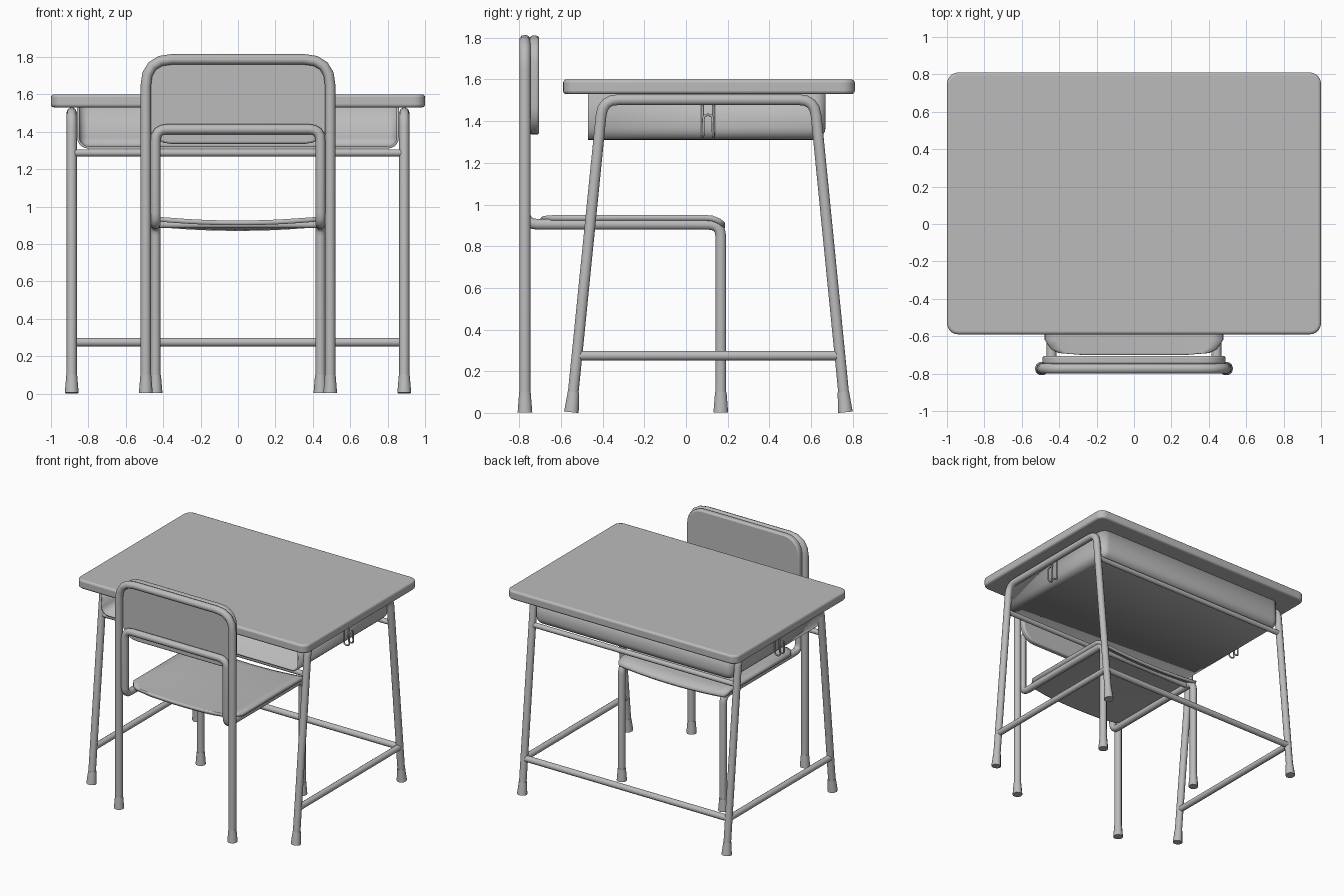
import bpy, bmesh
from math import radians
from mathutils import Vector

cube = bpy.data.objects.get("Cube")
if cube:
    bpy.data.objects.remove(cube, do_unlink=True)

grey = bpy.data.materials.new("plain grey")
grey.use_nodes = True
grey.diffuse_color = (0.5, 0.5, 0.5, 1)
grey.node_tree.nodes["Principled BSDF"].inputs["Base Color"].default_value = (0.5, 0.5, 0.5, 1)


def finish(obj):
    """Material and smooth shading with sharp edges kept."""
    obj.data.materials.clear()
    obj.data.materials.append(grey)
    bpy.ops.object.select_all(action='DESELECT')
    obj.select_set(True)
    bpy.context.view_layer.objects.active = obj
    if obj.type == 'CURVE':
        bpy.ops.object.convert(target='MESH')
        obj = bpy.context.object
    bpy.ops.object.shade_smooth_by_angle(angle=radians(40))
    return obj


def mesh_object(name, bm):
    mesh = bpy.data.meshes.new(name)
    bmesh.ops.recalc_face_normals(bm, faces=bm.faces)
    bm.to_mesh(mesh)
    bm.free()
    obj = bpy.data.objects.new(name, mesh)
    bpy.context.collection.objects.link(obj)
    return obj


def rounded(points, cut, steps=4):
    """Replace each inner corner of a path by a short arc."""
    pts = [Vector(p) for p in points]
    path = [pts[0]]
    for a, b, c in zip(pts, pts[1:], pts[2:]):
        start = b + (a - b).normalized() * cut
        end = b + (c - b).normalized() * cut
        for i in range(steps + 1):
            t = i / steps
            path.append(start * (1 - t) ** 2 + b * 2 * t * (1 - t) + end * t * t)
    return path + [pts[-1]]


def tube(name, path, radius, end_radius=None):
    curve = bpy.data.curves.new(name, 'CURVE')
    curve.dimensions = '3D'
    curve.bevel_depth = radius
    curve.bevel_resolution = 3
    curve.use_fill_caps = True
    spline = curve.splines.new('POLY')
    spline.points.add(len(path) - 1)
    for point, co in zip(spline.points, path):
        point.co = (*co, 1)
    if end_radius:
        spline.points[-1].radius = end_radius / radius
    obj = bpy.data.objects.new(name, curve)
    bpy.context.collection.objects.link(obj)
    return finish(obj)


def box(low, high):
    bm = bmesh.new()
    bmesh.ops.create_cube(bm, size=1)
    low, high = Vector(low), Vector(high)
    for v in bm.verts:
        v.co = (low + high) / 2 + v.co * (high - low)
    return bm


def panel(name, low, high, axis, corner, edge):
    """Board with round corners about one axis and softened rims."""
    bm = box(low, high)
    across = [e for e in bm.edges if abs((e.verts[0].co - e.verts[1].co)[axis]) > 0.001]
    bmesh.ops.bevel(bm, geom=across, offset=corner, segments=5, profile=0.5, affect='EDGES')
    obj = mesh_object(name, bm)
    bevel = obj.modifiers.new("soft rim", 'BEVEL')
    bevel.width = edge
    bevel.segments = 3
    bevel.limit_method = 'ANGLE'
    bevel.angle_limit = radians(50)
    return finish(obj)


def foot(name, x, y, top_y):
    tube(name, [(x, y, 0.003), (x, top_y, 0.1)], 0.037, 0.029)


# Desk top
panel("desk_top", (-1, -0.59, 1.53), (1, 0.81, 1.6), 2, 0.06, 0.015)

# Book tray, open at the front
bm = box((-0.86, -0.47, 1.31), (0.86, 0.67, 1.53))
gone = [f for f in bm.faces if f.normal.z > 0.5 or f.normal.y < -0.5]
bmesh.ops.delete(bm, geom=gone, context='FACES')
inner = [e for e in bm.edges if len(e.link_faces) == 2]
bmesh.ops.bevel(bm, geom=inner, offset=0.06, segments=5, profile=0.5, affect='EDGES')
tray = mesh_object("book_tray", bm)
wall = tray.modifiers.new("wall", 'SOLIDIFY')
wall.thickness = 0.012
wall.offset = 1 if sum(p.normal.z for p in tray.data.polygons) > 0 else -1
finish(tray)

# Desk side frames, feet, side rails and hooks
for side, s in (("right", -1), ("left", 1)):
    x = 0.889 * s
    corners = [(x, -0.55, 0.01), (x, -0.4, 1.503), (x, 0.617, 1.503), (x, 0.765, 0.01)]
    tube(f"desk_frame_{side}", rounded(corners, 0.075), 0.027)
    foot(f"desk_front_foot_{side}", x, -0.55, -0.54)
    foot(f"desk_back_foot_{side}", x, 0.765, 0.755)
    tube(f"desk_side_rail_{side}", [(x, -0.522, 0.275), (x, 0.738, 0.275)], 0.024)
    hook = [(0.868, 0.078, 1.48), (0.868, 0.078, 1.325), (0.91, 0.082, 1.325),
            (0.91, 0.084, 1.43), (0.91, 0.128, 1.43), (0.91, 0.13, 1.325),
            (0.868, 0.134, 1.325), (0.868, 0.134, 1.48)]
    tube(f"bag_hook_{side}", rounded([(s * px, py, pz) for px, py, pz in hook], 0.02), 0.006)

# Desk cross rails
for name, y, z, r in (("lower_back", 0.738, 0.275, 0.024),
                      ("upper_back", 0.638, 1.287, 0.02),
                      ("upper_front", -0.422, 1.287, 0.02)):
    tube(f"desk_{name}_rail", [(-0.88, y, z), (0.88, y, z)], r)

# Chair back frame
X, Y = 0.493, -0.773
tube("chair_back_frame", rounded([(-X, Y, 0.01), (-X, Y, 1.787), (X, Y, 1.787), (X, Y, 0.01)], 0.14), 0.028)

# Chair seat frame: front legs, seat rails and lower back loop in one tube
x, front = 0.441, 0.167
half = [(front, 0.01), (front, 0.905), (Y, 0.905), (Y, 1.413)]
loop = [(-x, y, z) for y, z in half] + [(x, y, z) for y, z in reversed(half)]
tube("chair_seat_frame", rounded(loop, 0.06), 0.027)
tube("chair_front_rail", [(-x, 0.1, 0.903), (x, 0.1, 0.903)], 0.02)

# Chair feet
for side, s in (("right", -1), ("left", 1)):
    foot(f"chair_back_foot_{side}", X * s, Y, Y)
    foot(f"chair_front_foot_{side}", x * s, front, front)

# Backrest board
panel("backrest", (-0.49, -0.75, 1.335), (0.49, -0.705, 1.81), 1, 0.13, 0.012)

# Seat: dished sheet, narrowing at the back and curling down at the front
rows = [(-0.7, 0.27, 0.925), (-0.69, 0.4, 0.925), (-0.67, 0.44, 0.925), (-0.62, 0.475, 0.925),
        (-0.3, 0.475, 0.925), (0.09, 0.475, 0.925), (0.13, 0.475, 0.921),
        (0.165, 0.47, 0.907), (0.188, 0.455, 0.89)]
bm = bmesh.new()
columns = 16
grid = []
for y, width, z in rows:
    line = []
    for i in range(columns + 1):
        u = 2 * i / columns - 1
        line.append(bm.verts.new((u * width, y, z + 0.025 * (u * width / 0.475) ** 2)))
    grid.append(line)
for a, b in zip(grid, grid[1:]):
    for i in range(columns):
        bm.faces.new((a[i], a[i + 1], b[i + 1], b[i]))
seat = mesh_object("seat", bm)
sheet = seat.modifiers.new("thickness", 'SOLIDIFY')
sheet.thickness = 0.025
sheet.offset = -1 if seat.data.polygons[40].normal.z > 0 else 1
finish(seat)
